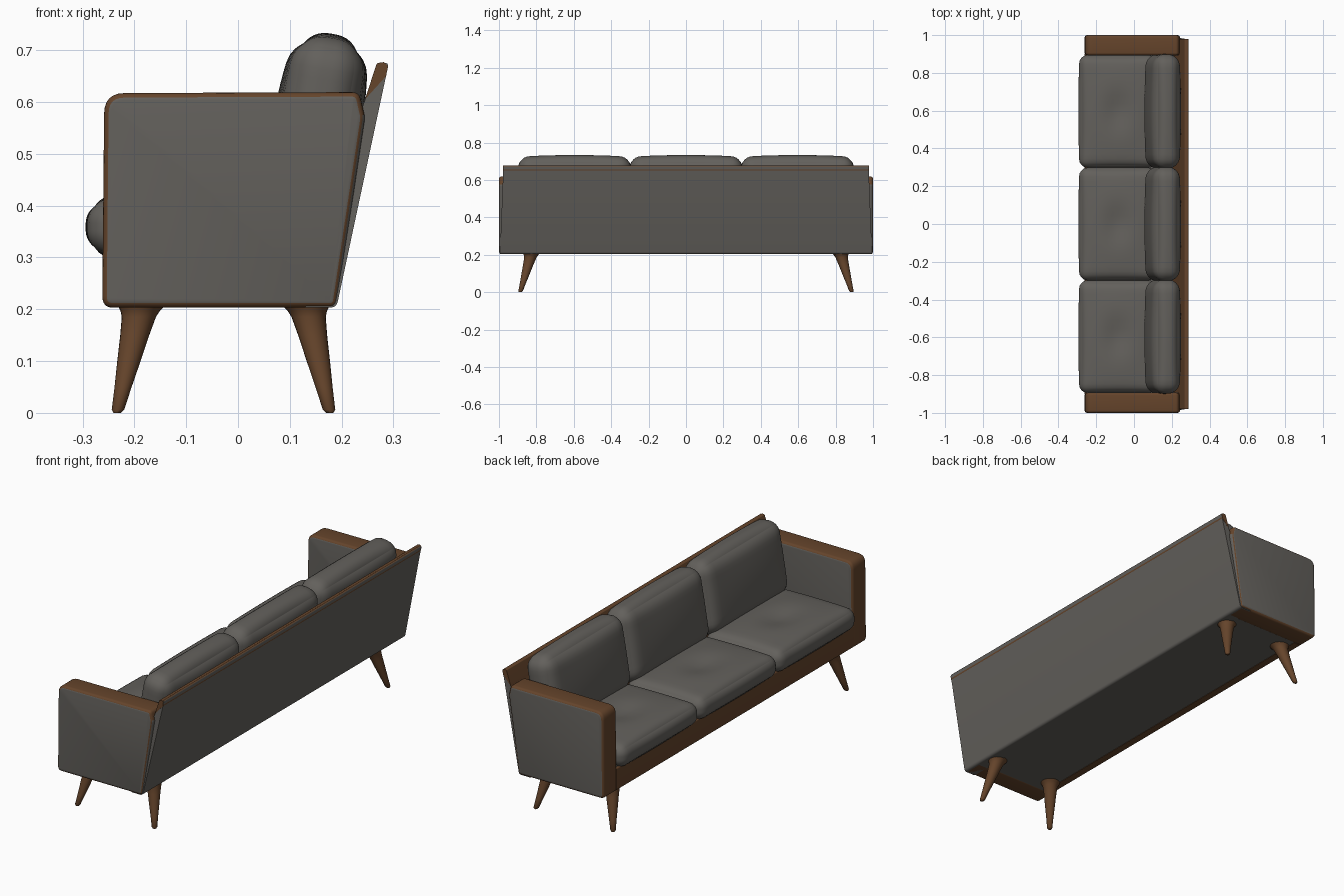
import bpy, bmesh, math
from mathutils import Vector, Matrix

if "Cube" in bpy.data.objects:
    bpy.data.objects.remove(bpy.data.objects["Cube"])


def material(name, rgb):
    m = bpy.data.materials.new(name)
    m.diffuse_color = (*rgb, 1)
    m.use_nodes = True
    m.node_tree.nodes["Principled BSDF"].inputs["Base Color"].default_value = m.diffuse_color
    return m


FABRIC, WOOD = 0, 1
MATS = [material("grey fabric", (0.125, 0.118, 0.107)),
        material("brown wood", (0.13, 0.058, 0.024))]


def finish(bm, name, rule, angle=40):
    """Turn a bmesh into an object, colouring faces by rule(normal, centre)."""
    bmesh.ops.recalc_face_normals(bm, faces=bm.faces)
    bm.normal_update()
    for f in bm.faces:
        f.material_index = rule(f.normal, f.calc_center_median())
    me = bpy.data.meshes.new(name)
    bm.to_mesh(me)
    bm.free()
    for m in MATS:
        me.materials.append(m)
    me.shade_smooth()
    me.set_sharp_from_angle(angle=math.radians(angle))
    ob = bpy.data.objects.new(name, me)
    bpy.context.collection.objects.link(ob)
    return ob


def fillet(corners, n=6):
    """Round the corners (x, z, radius) of a closed polygon."""
    out = []
    for i, (x, z, r) in enumerate(corners):
        p = Vector((x, z))
        a = (Vector(corners[i - 1][:2]) - p).normalized()
        b = (Vector(corners[(i + 1) % len(corners)][:2]) - p).normalized()
        if r == 0:
            out.append(p)
            continue
        d = r / math.tan(a.angle(b) / 2)
        for k in range(n + 1):
            t = k / n
            out.append((p + a * d) * (1 - t) ** 2 + p * 2 * t * (1 - t) + (p + b * d) * t ** 2)
    return out


def prism(name, corners, y0, y1, bevel, rule, taper=0.0):
    """Extrude an x-z profile along y and soften both end rims."""
    bm = bmesh.new()
    face = bm.faces.new([bm.verts.new((p.x, y0, p.y)) for p in fillet(corners)])
    ext = bmesh.ops.extrude_face_region(bm, geom=[face])["geom"]
    caps = [face] + [g for g in ext if isinstance(g, bmesh.types.BMFace)]
    bmesh.ops.translate(bm, vec=(0, y1 - y0, 0),
                        verts=[g for g in ext if isinstance(g, bmesh.types.BMVert)])
    if bevel:
        rim = list({e for f in caps for e in f.edges})
        bmesh.ops.bevel(bm, geom=rim, offset=bevel, segments=4, profile=0.5, affect='EDGES')
    for v in bm.verts:
        v.co.y *= 1 - taper * (v.co.z - 0.2)
    return finish(bm, name, rule)


def cushion(name, centre, half, radius, crown, lean=0.0, dimple=0.0):
    """Rounded, puffed box; half = half sizes, crown = extra bulge per axis."""
    bm = bmesh.new()
    bmesh.ops.create_cube(bm, size=2)
    bmesh.ops.subdivide_edges(bm, edges=bm.edges[:], cuts=21, use_grid_fill=True)
    for v in bm.verts:
        u = [math.sin(c * math.pi / 2) for c in v.co]
        p = Vector([u[i] * half[i] for i in range(3)])
        q = Vector([max(-half[i] + radius, min(half[i] - radius, p[i])) for i in range(3)])
        if (p - q).length > 1e-6:
            p = q + (p - q).normalized() * radius
        for i in range(3):
            j, k = (i + 1) % 3, (i + 2) % 3
            p[i] += crown[i] * u[i] * (1 - u[j] ** 2) * (1 - u[k] ** 2)
        if u[2] > 0.9:
            p.z -= dimple * math.exp(-(p.x / 0.07) ** 2 - (p.y / 0.10) ** 2)
        v.co = p
    bm.transform(Matrix.Translation(centre) @ Matrix.Rotation(lean, 4, 'Y'))
    return finish(bm, name, lambda n, c: FABRIC, 80)


def leg(name, top, foot):
    """Round tapered splayed leg with a flared top."""
    bm = bmesh.new()
    rings = []
    for z, r in ((0, 0.007), (0.006, 0.012), (0.05, 0.0165), (0.1, 0.0225),
                 (0.15, 0.028), (0.185, 0.033), (0.197, 0.038), (0.21, 0.048)):
        c = Vector(foot).lerp(Vector(top), z / 0.2)
        rings.append([bm.verts.new((c.x + r * math.cos(a), c.y + r * math.sin(a), z))
                      for a in (2 * math.pi * k / 24 for k in range(24))])
    for lo, hi in zip(rings, rings[1:]):
        for k in range(24):
            bm.faces.new((lo[k], lo[(k + 1) % 24], hi[(k + 1) % 24], hi[k]))
    bm.faces.new(rings[0])
    bm.faces.new(rings[-1])
    return finish(bm, name, lambda n, c: WOOD, 60)


# Arms: fabric side panels and back edge, wooden rim on front, top and bottom
arm_profile = [(-0.262, 0.203, 0.022), (0.19, 0.203, 0.016),
               (0.245, 0.57, 0.03), (0.234, 0.619, 0.018), (-0.258, 0.617, 0.04)]


def arm_rule(n, c):
    return FABRIC if abs(n.y) > 0.9 or (n.x > 0.6 and c.z < 0.58) else WOOD


for side, y0, y1 in (("left", -1.0, -0.893), ("right", 0.893, 1.0)):
    prism(side + "_arm", arm_profile, y0, y1, 0.014, arm_rule)

# Leaning back panel: fabric behind, wood towards the seat
prism("back_panel",
      [(0.13, 0.203, 0), (0.19, 0.203, 0.016), (0.291, 0.675, 0.006),
       (0.27, 0.675, 0.006), (0.24, 0.59, 0.01), (0.215, 0.5, 0.01)],
      -0.995, 0.995, 0, lambda n, c: WOOD if n.x < -0.3 or n.z > 0.5 else FABRIC, 0.04)

# Wooden trim along the top of the back
prism("back_top_trim",
      [(0.245, 0.605, 0), (0.286, 0.65, 0.003), (0.289, 0.669, 0.005),
       (0.282, 0.677, 0.004), (0.268, 0.675, 0.004)],
      -0.979, 0.979, 0, lambda n, c: WOOD)

# Seat base and wooden front rail
prism("seat_base", [(-0.25, 0.205, 0), (0.18, 0.205, 0), (0.19, 0.32, 0), (-0.25, 0.32, 0)],
      -0.9, 0.9, 0, lambda n, c: FABRIC)
prism("front_rail", [(-0.261, 0.203, 0.02), (-0.215, 0.203, 0), (-0.215, 0.315, 0),
                     (-0.261, 0.315, 0.008)],
      -0.9, 0.9, 0, lambda n, c: WOOD)

# Three seat cushions and three leaning back cushions
for label, y in (("left", -0.596), ("middle", 0.0), ("right", 0.596)):
    cushion(label + "_seat_cushion", (-0.085, y, 0.359), (0.205, 0.298, 0.053), 0.046,
            (0.004, 0.002, 0.022), dimple=0.024)
    cushion(label + "_back_cushion", (0.152, y, 0.552), (0.07, 0.301, 0.172), 0.06,
            (0.016, 0.002, 0.010), lean=0.17)

# Four splayed legs
for side, s in (("left", -1), ("right", 1)):
    leg(side + "_front_leg", (-0.188, 0.828 * s, 0), (-0.233, 0.886 * s, 0))
    leg(side + "_back_leg", (0.133, 0.828 * s, 0), (0.177, 0.886 * s, 0))
